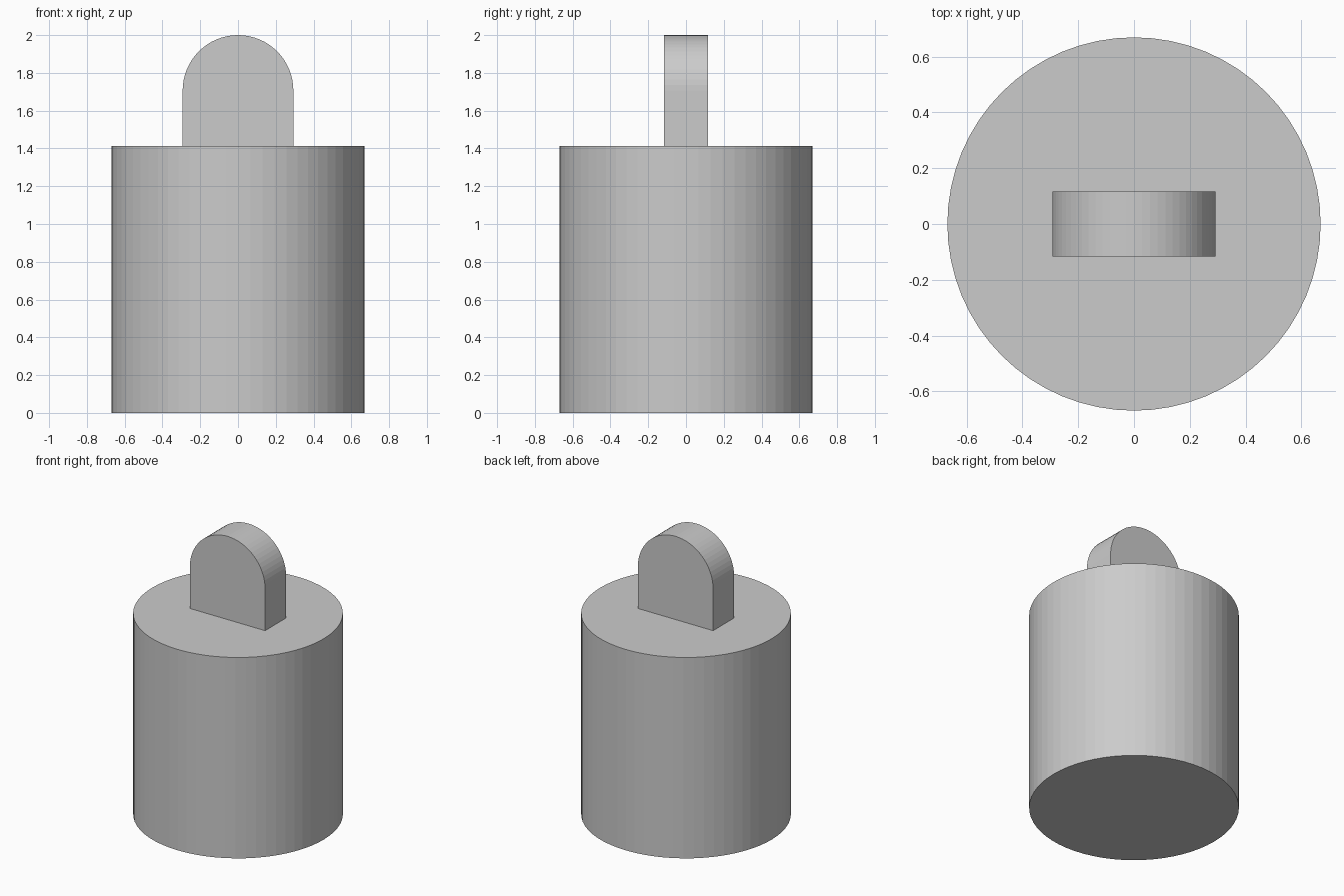
import bpy, bmesh
from math import pi, cos, sin

if "Cube" in bpy.data.objects:
    bpy.data.objects.remove(bpy.data.objects["Cube"])

BODY_R, BODY_H = 0.669, 1.414
TAB_R, TAB_HALF = 0.293, 0.117
ARCH_Z = 2.0 - TAB_R


def extrude_profile(name, points, vector):
    """Make a solid by extruding a closed planar outline."""
    bm = bmesh.new()
    face = bm.faces.new([bm.verts.new(p) for p in points])
    ext = bmesh.ops.extrude_face_region(bm, geom=[face], use_keep_orig=True)
    verts = [g for g in ext["geom"] if isinstance(g, bmesh.types.BMVert)]
    bmesh.ops.translate(bm, verts=verts, vec=vector)
    bmesh.ops.recalc_face_normals(bm, faces=bm.faces)
    mesh = bpy.data.meshes.new(name)
    bm.to_mesh(mesh)
    bm.free()
    obj = bpy.data.objects.new(name, mesh)
    bpy.context.collection.objects.link(obj)
    return obj


# Round body
circle = [(BODY_R * cos(2 * pi * i / 64), BODY_R * sin(2 * pi * i / 64), 0)
          for i in range(64)]
extrude_profile("weight_body", circle, (0, 0, BODY_H))

# Upright tab with a half-round top
arch = [(TAB_R * cos(pi * i / 32), -TAB_HALF, ARCH_Z + TAB_R * sin(pi * i / 32))
        for i in range(33)]
outline = arch + [(-TAB_R, -TAB_HALF, BODY_H), (TAB_R, -TAB_HALF, BODY_H)]
extrude_profile("top_tab", outline, (0, 2 * TAB_HALF, 0))
